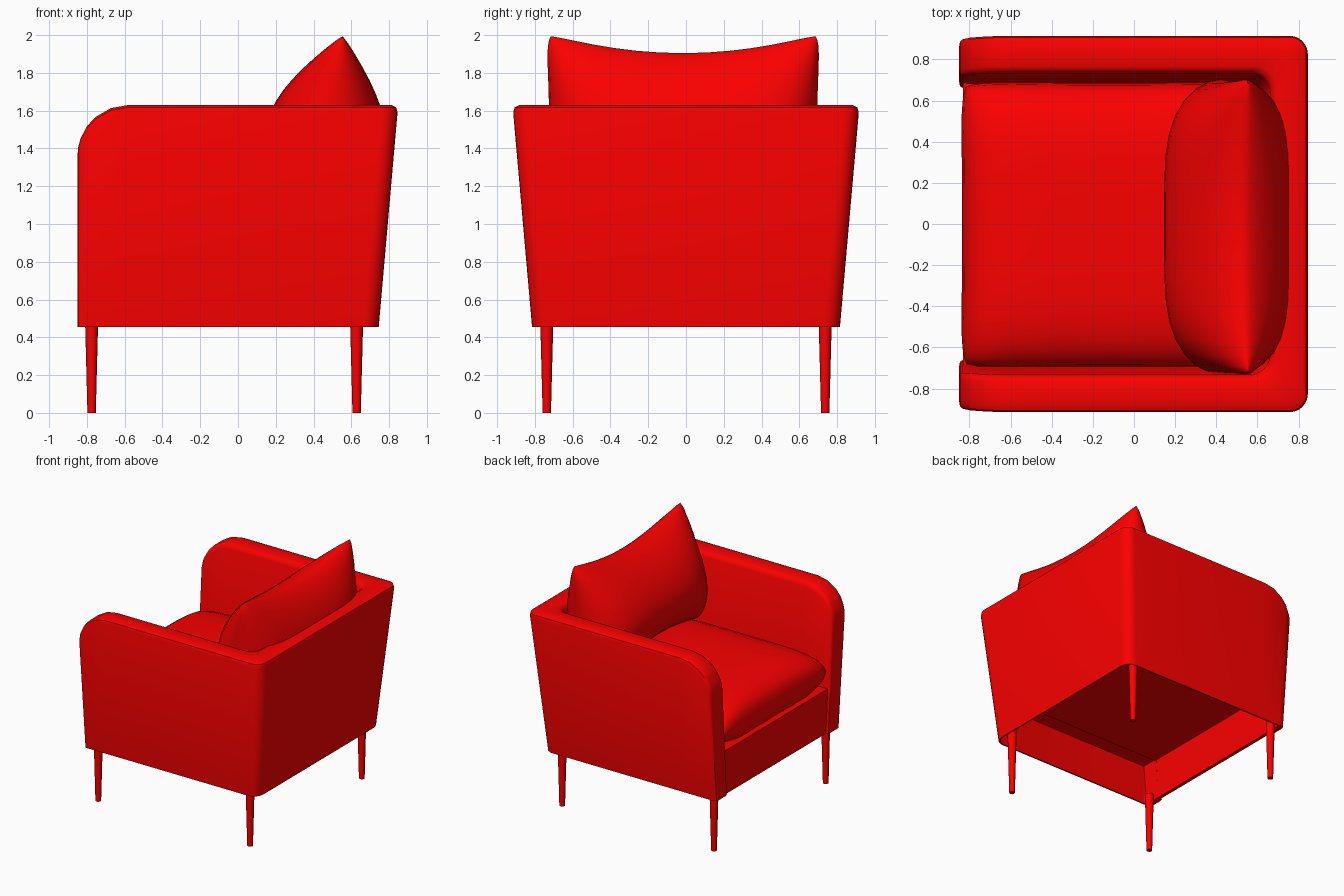
import bpy, bmesh, math
from mathutils import Matrix, Vector

if "Cube" in bpy.data.objects:
    bpy.data.objects.remove(bpy.data.objects["Cube"])

red = bpy.data.materials.new("red_fabric")
red.diffuse_color = (0.97, 0.0, 0.0, 1)
red.use_nodes = True
red.node_tree.nodes["Principled BSDF"].inputs["Base Color"].default_value = red.diffuse_color


def finish(name, bm, angle=40):
    bmesh.ops.remove_doubles(bm, verts=bm.verts, dist=0.0004)
    bmesh.ops.recalc_face_normals(bm, faces=bm.faces)
    me = bpy.data.meshes.new(name)
    bm.to_mesh(me)
    bm.free()
    me.materials.append(red)
    ob = bpy.data.objects.new(name, me)
    bpy.context.collection.objects.link(ob)
    bpy.ops.object.select_all(action='DESELECT')
    ob.select_set(True)
    bpy.context.view_layer.objects.active = ob
    bpy.ops.object.shade_smooth_by_angle(angle=math.radians(angle))
    return ob


def box(name, lo, hi):
    bm = bmesh.new()
    lo, hi = Vector(lo), Vector(hi)
    size = hi - lo
    bmesh.ops.create_cube(bm, size=1, matrix=Matrix.Translation((lo + hi) / 2) @ Matrix.Diagonal((*size, 1)))
    finish(name, bm)


# U-shaped frame: one wall profile swept round arm, back, arm
TOP, LOW, SEAT = 1.63, 0.455, 0.81
# (inset, height, measured from the top edge?)
PROFILE = [(0, LOW, False), (-.003, -.04, True), (.007, -.012, True), (.033, 0, True),
           (.15, 0, True), (.17, -.012, True), (.18, -.04, True),
           (.18, SEAT, False), (.014, SEAT, False), (.012, LOW, False)]


def level(i, drop, post):
    inset, z, rel = PROFILE[i]
    z = TOP + z - drop if rel else (LOW if post else z)
    lean = 0.075 if 4 <= i <= 7 else 0.1
    return inset, inset + lean * (TOP - z) / (TOP - LOW), z


def arm_section(phi):
    c, s = math.cos(math.radians(phi)), math.sin(math.radians(phi))
    edge = {0: .03, 10: .01, 20: .002}.get(phi, 0)
    pts = []
    for i in range(len(PROFILE)):
        _, d, z = level(i, .27 * (1 - s), phi <= 35)
        d += -edge if 4 <= i <= 7 else edge
        pts.append(Vector((-.58 - .27 * c, -(.915 - d), z)))
    return pts


def corner_section(a):
    pts = []
    for i in range(len(PROFILE)):
        inset, d, z = level(i, 0, False)
        r = .1 if 4 <= i <= 7 else .085 - inset
        pts.append(Vector((.845 - d - r + r * math.cos(a), -(.915 - d - r) + r * math.sin(a), z)))
    return pts


half = [arm_section(p) for p in (0, 10, 20, 35, 36, 50, 70, 90)]
half += [corner_section(math.radians(-90 + 15 * k)) for k in range(7)]
sections = half + [[Vector((p.x, -p.y, p.z)) for p in s] for s in reversed(half)]
bm = bmesh.new()
rings = [[bm.verts.new(p) for p in s] for s in sections]
n = len(PROFILE)
for a, b in zip(rings, rings[1:]):
    for i in range(n):
        bm.faces.new((a[i], a[(i + 1) % n], b[(i + 1) % n], b[i]))
bm.faces.new(rings[0])
bm.faces.new(rings[-1])
finish("frame", bm)

# front rail and platform under the seat cushion
box("front_rail", (-.83, -.69, LOW), (-.80, .69, .82))
box("seat_platform", (-.81, -.70, .803), (.64, .70, .82))


# stuffed cushions: two bulging sheets joined at the seam, optionally fatter low down
def cushion(name, w, h, t, powers, fulls, belly, dip_w, dip_h, matrix, floor=None, n=18):
    bm = bmesh.new()
    for side in (1, -1):
        grid = []
        for j in range(n + 1):
            v = math.sin(math.pi / 2 * (2 * j / n - 1))
            row = []
            for i in range(n + 1):
                u = math.sin(math.pi / 2 * (2 * i / n - 1))
                k = 1 - .04 * (u * v) ** 8
                x = u * k * (w - dip_w * (1 - v * v))
                y = v * k * (h - dip_h * (1 - u * u))
                fu, fv = max(0, 1 - abs(u) ** powers[0]), max(0, 1 - abs(v) ** powers[1])
                z = side * t * fu ** fulls[0] * fv ** fulls[1] * (1 - belly * v)
                p = matrix @ Vector((x, y, z))
                if floor is not None:
                    p.z = max(p.z, floor)
                row.append(bm.verts.new(p))
            grid.append(row)
        for j in range(n):
            for i in range(n):
                bm.faces.new((grid[j][i], grid[j][i + 1], grid[j + 1][i + 1], grid[j + 1][i]))
    finish(name, bm, 70)


cushion("seat_cushion", .725, .70, .22, (5, 4), (.36, .4), 0, .01, .01,
        Matrix.Translation((-.12, -.005, .96)), floor=.823)

# pillow: local x across the chair, local y up, leaning towards the back
lean = Matrix.Rotation(.17, 4, 'Y')
upright = Matrix(((0, 0, 1, 0), (1, 0, 0, 0), (0, 1, 0, 0), (0, 0, 0, 1)))
cushion("back_pillow", .73, .485, .31, (4, 2), (.5, .62), .25, .02, .11,
        Matrix.Translation((.475, -.015, 1.535)) @ lean @ upright)

# tapered legs
for x, place in ((-.775, "front"), (.628, "back")):
    for y, hand in ((-.737, "right"), (.737, "left")):
        bm = bmesh.new()
        top = .5 if place == "front" else .6
        bmesh.ops.create_cone(bm, cap_ends=True, segments=16, radius1=.022, radius2=.022 + .026 * top,
                              depth=top, matrix=Matrix.Translation((x, y, top / 2)))
        finish(f"{place}_{hand}_leg", bm)
